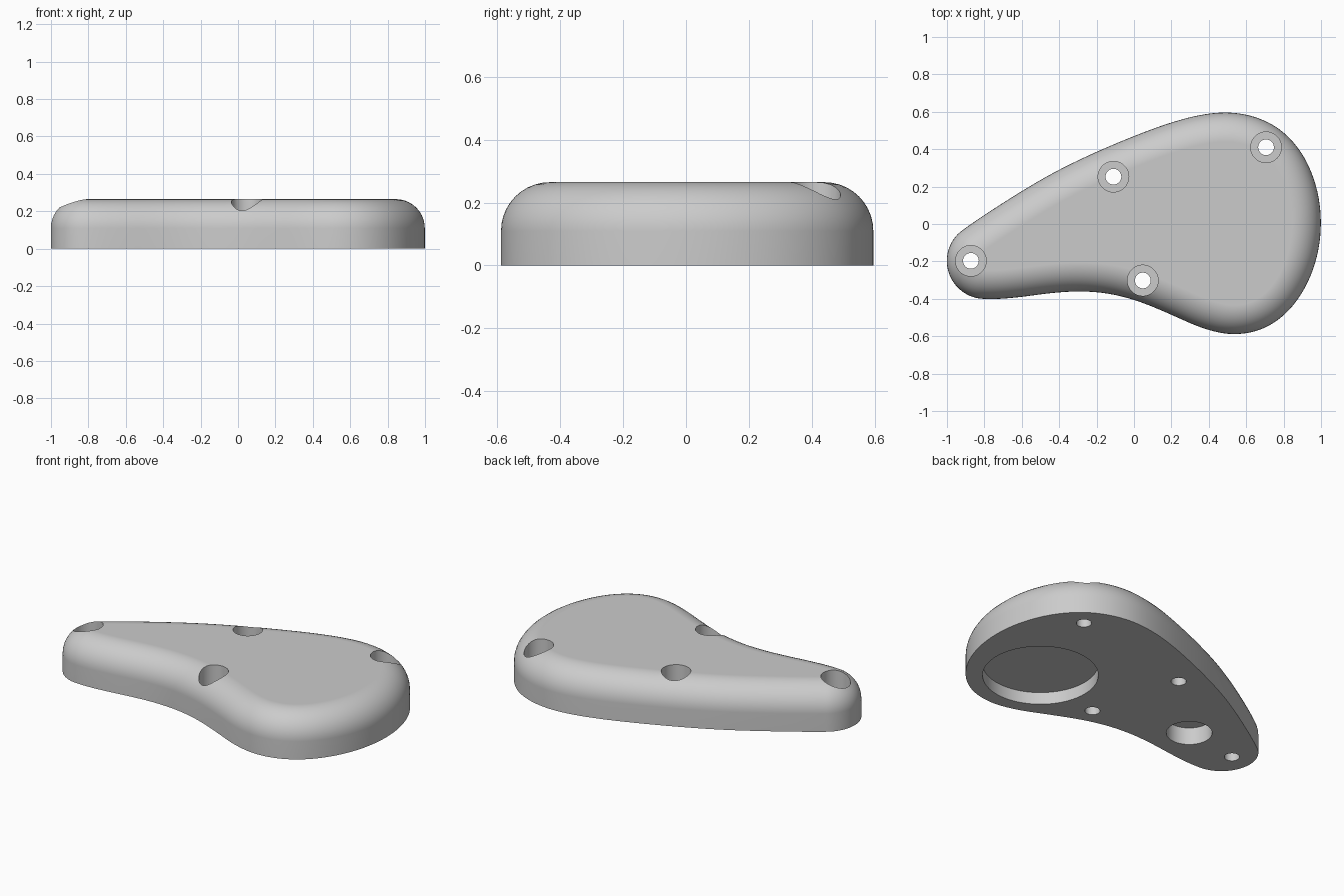
import bpy, bmesh, math
from mathutils import Vector
from mathutils.geometry import interpolate_bezier

if "Cube" in bpy.data.objects:
    bpy.data.objects.remove(bpy.data.objects["Cube"], do_unlink=True)

HEIGHT, FILLET = 0.265, 0.155
FILLET_STEPS, CURVE_STEPS = 10, 7

grey = bpy.data.materials.new("plain grey")
grey.use_nodes = True
grey.diffuse_color = (0.6, 0.6, 0.6, 1)
grey.node_tree.nodes["Principled BSDF"].inputs["Base Color"].default_value = grey.diffuse_color

# Pear-shaped plan outline, clockwise: round narrow tip, then the wide end
TIP = [(-.797 + .204 * math.cos(math.radians(a)), -.197 + .204 * math.sin(math.radians(a)))
       for a in range(270, 119, -15)]
OUTLINE = TIP + [(-.7, .113), (-.43, .275), (-.2, .386), (0, .47), (.2, .543),
                 (.36, .584), (.5, .597), (.64, .575), (.78, .507), (.9, .375),
                 (.975, .2), (1, .02), (.98, -.17), (.91, -.35), (.8, -.49),
                 (.67, -.568), (.52, -.59), (.37, -.558), (.2, -.485), (0, -.405),
                 (-.15, -.37), (-.3, -.36), (-.45, -.37), (-.63, -.393)]


def smooth_loop(points):
    """Closed smooth curve through the points."""
    pts = [Vector((x, y, 0)) for x, y in points]
    n = len(pts)
    tangents = []
    for i in range(n):
        before, after = pts[i] - pts[i - 1], pts[(i + 1) % n] - pts[i]
        tangents.append((before.normalized() * after.length
                         + after.normalized() * before.length).normalized())
    loop = []
    for i in range(n):
        j = (i + 1) % n
        reach = (pts[j] - pts[i]).length / 3
        loop += interpolate_bezier(pts[i], pts[i] + tangents[i] * reach,
                                   pts[j] - tangents[j] * reach, pts[j],
                                   CURVE_STEPS + 1)[:-1]
    for _ in range(6):
        loop = [(loop[i - 1] + loop[i] * 2 + loop[(i + 1) % len(loop)]) / 4
                for i in range(len(loop))]
    return loop


def cut_cylinder(target, x, y, radius, bottom, top):
    """Subtract an upright cylinder from the target."""
    bpy.ops.mesh.primitive_cylinder_add(vertices=64, radius=radius, depth=top - bottom,
                                        location=(x, y, (bottom + top) / 2))
    cutter = bpy.context.object
    cutter.hide_render = True
    mod = target.modifiers.new("cut", "BOOLEAN")
    mod.operation = "DIFFERENCE"
    mod.solver = "MANIFOLD"
    mod.object = cutter
    bpy.context.view_layer.objects.active = target
    bpy.ops.object.modifier_apply(modifier=mod.name)
    bpy.data.objects.remove(cutter, do_unlink=True)


# Body: straight wall, then a quarter-round shoulder up to the flat top
loop = smooth_loop(OUTLINE)
count = len(loop)
inward = []
for i in range(count):
    t = (loop[(i + 1) % count] - loop[i - 1]).normalized()
    inward.append(Vector((t.y, -t.x, 0)))

profile = [(0, 0)]
for k in range(FILLET_STEPS + 1):
    angle = math.pi / 2 * k / FILLET_STEPS
    profile.append((FILLET * (1 - math.cos(angle)),
                    HEIGHT - FILLET + FILLET * math.sin(angle)))

bm = bmesh.new()
rings = [[bm.verts.new(p + d * inset + Vector((0, 0, z))) for p, d in zip(loop, inward)]
         for inset, z in profile]
for low, high in zip(rings, rings[1:]):
    for i in range(count):
        j = (i + 1) % count
        bm.faces.new((low[j], low[i], high[i], high[j]))
bm.faces.new(rings[0])
bm.faces.new(rings[-1][::-1])
mesh = bpy.data.meshes.new("cover_body")
bm.to_mesh(mesh)
bm.free()
body = bpy.data.objects.new("cover_body", mesh)
bpy.context.collection.objects.link(body)
mesh.materials.append(grey)

# Four counterbored screw holes
for x, y in [(-.872, -.197), (-.11, .253), (.706, .41), (.047, -.302)]:
    cut_cylinder(body, x, y, 0.082, 0.1, 0.5)
    cut_cylinder(body, x, y, 0.042, -0.2, 0.2)

# Round pockets in the underside
cut_cylinder(body, .52, -.185, 0.32, -0.2, 0.074)
cut_cylinder(body, -.52, -.145, 0.127, -0.2, 0.105)

# Smooth shading with crisp hole rims
bpy.ops.object.select_all(action="DESELECT")
body.select_set(True)
bpy.context.view_layer.objects.active = body
bpy.ops.object.shade_smooth_by_angle(angle=math.radians(30))
weighted = body.modifiers.new("weighted normals", "WEIGHTED_NORMAL")
weighted.keep_sharp = True
